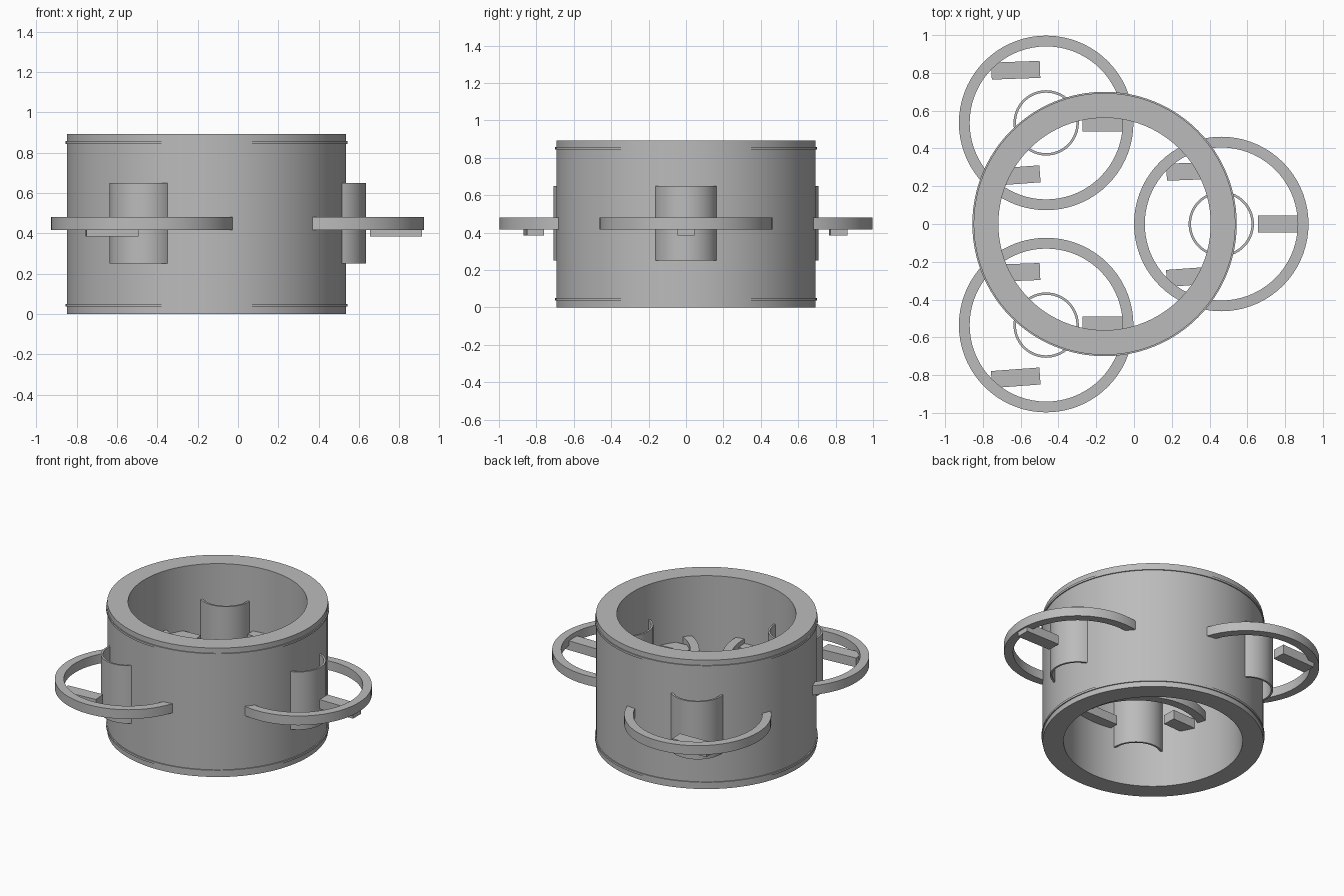
import bpy
import bmesh
from math import cos, sin, pi, radians

cube = bpy.data.objects.get("Cube")
if cube:
    bpy.data.objects.remove(cube, do_unlink=True)

# Single plain grey
GREY = (0.5, 0.5, 0.5, 1.0)
grey = bpy.data.materials.new("plain_grey")
grey.use_nodes = True
grey.diffuse_color = GREY
grey.node_tree.nodes["Principled BSDF"].inputs["Base Color"].default_value = GREY


def add_object(name, bm, location, smooth):
    bmesh.ops.recalc_face_normals(bm, faces=bm.faces)
    mesh = bpy.data.meshes.new(name)
    bm.to_mesh(mesh)
    bm.free()
    mesh.materials.append(grey)
    obj = bpy.data.objects.new(name, mesh)
    obj.location = location
    bpy.context.collection.objects.link(obj)
    if smooth:
        bpy.ops.object.select_all(action='DESELECT')
        obj.select_set(True)
        bpy.context.view_layer.objects.active = obj
        bpy.ops.object.shade_smooth_by_angle(angle=radians(30))
    return obj


def add_hoop(name, center, outer, inner, z0, z1, sides=72):
    """Hollow cylinder made by sweeping a rectangular section round z."""
    bm = bmesh.new()
    section = [(outer, z0), (outer, z1), (inner, z1), (inner, z0)]
    loops = []
    for i in range(sides):
        a = 2 * pi * i / sides
        loops.append([bm.verts.new((r * cos(a), r * sin(a), z)) for r, z in section])
    for i in range(sides):
        here, there = loops[i], loops[(i + 1) % sides]
        for k in range(4):
            n = (k + 1) % 4
            bm.faces.new((here[k], there[k], there[n], here[n]))
    return add_object(name, bm, (center[0], center[1], 0), True)


def add_block(name, center, size, turn):
    bm = bmesh.new()
    bmesh.ops.create_cube(bm, size=1)
    bmesh.ops.scale(bm, vec=size, verts=bm.verts)
    obj = add_object(name, bm, center, False)
    obj.rotation_euler.z = turn
    return obj


# Main drum with a thin raised band near each rim
DRUM = (-0.156, 0)
HEIGHT = 0.893
add_hoop("drum", DRUM, 0.693, 0.562, 0, HEIGHT, 96)
add_hoop("lower_band", DRUM, 0.70, 0.68, 0.036, 0.05, 96)
add_hoop("upper_band", DRUM, 0.70, 0.68, HEIGHT - 0.05, HEIGHT - 0.036, 96)

# Three ring units, each with a central sleeve and three blocks
for i, unit in enumerate(("side", "back", "front")):
    a = 2 * pi * i / 3
    cx, cy = DRUM[0] + 0.618 * cos(a), 0.618 * sin(a)
    add_hoop(unit + "_ring", (cx, cy), 0.462, 0.405, 0.416, 0.48)
    add_hoop(unit + "_sleeve", (cx, cy), 0.173, 0.16, 0.25, 0.65)
    for j in range(3):
        b = 2 * pi * j / 3
        add_block(f"{unit}_block_{j + 1}",
                  (cx + 0.322 * cos(b), cy + 0.322 * sin(b), 0.416),
                  (0.257, 0.09, 0.064), radians(2.1 * j))
